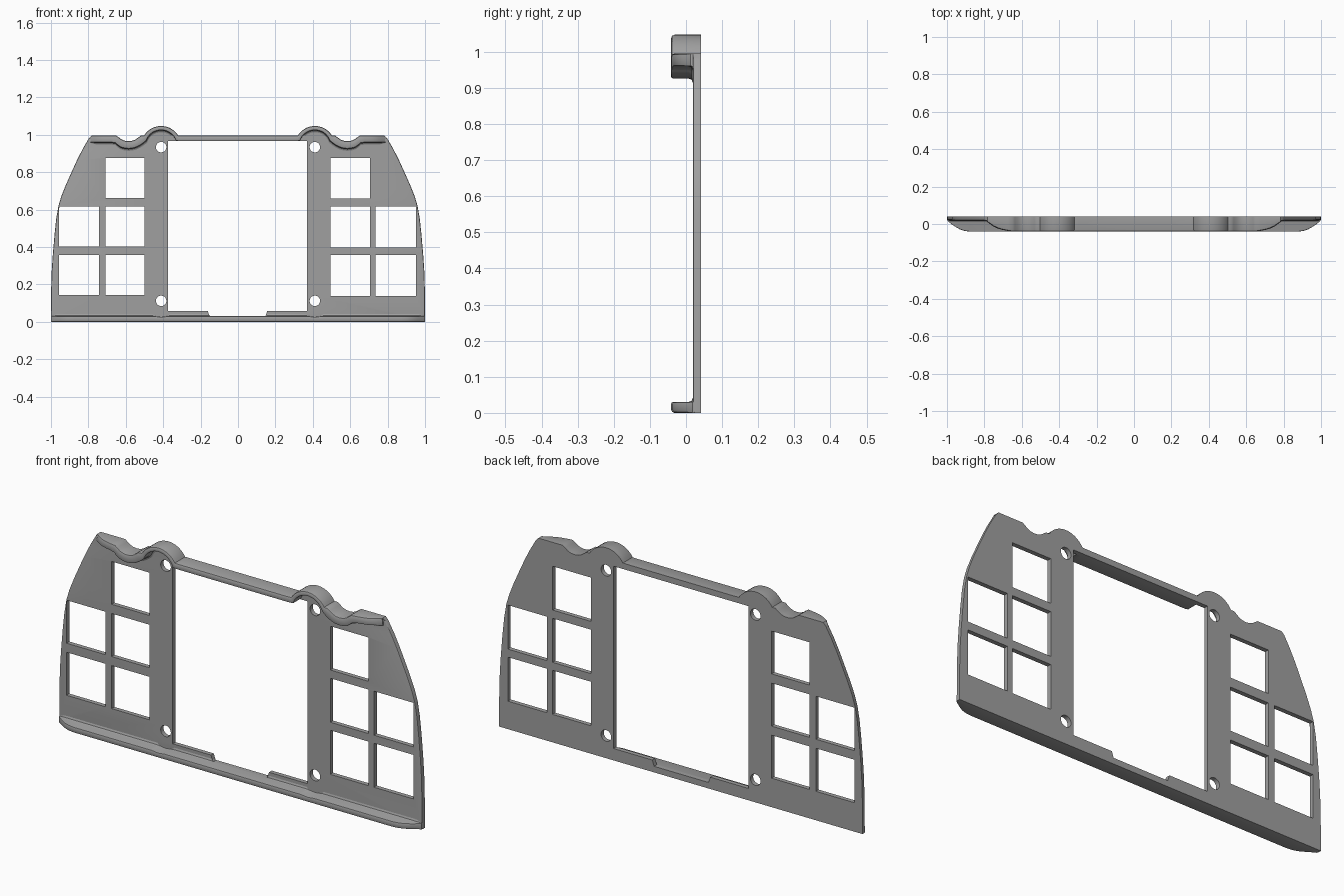
import bpy, bmesh, math
from mathutils import Vector

if "Cube" in bpy.data.objects:
    bpy.data.objects.remove(bpy.data.objects["Cube"])

grey = bpy.data.materials.new("panel grey")
grey.diffuse_color = (0.35, 0.35, 0.35, 1)
grey.use_nodes = True
grey.node_tree.nodes["Principled BSDF"].inputs["Base Color"].default_value = grey.diffuse_color

BACK, PLATE_FRONT, FRONT = 0.041, 0.019, -0.041
SCREW_X, SCREW_Z = 0.411, (0.112, 0.934)


def finish(name, bm):
    bmesh.ops.recalc_face_normals(bm, faces=bm.faces)
    mesh = bpy.data.meshes.new(name)
    bm.to_mesh(mesh)
    bm.free()
    mesh.materials.append(grey)
    ob = bpy.data.objects.new(name, mesh)
    bpy.context.collection.objects.link(ob)
    bpy.ops.object.select_all(action='DESELECT')
    ob.select_set(True)
    bpy.context.view_layer.objects.active = ob
    bpy.ops.object.shade_smooth_by_angle(angle=math.radians(35))
    return ob


def ring(cx, cz, r, a0, a1, n):
    return [(cx + r * math.cos(math.radians(a0 + (a1 - a0) * i / n)),
             cz + r * math.sin(math.radians(a0 + (a1 - a0) * i / n))) for i in range(n + 1)]


def mirrored(half):
    """Stations (outer, inner, front y, fillet) of the right half, continued to the left."""
    left = [((-o[0], o[1]), (-i[0], i[1]), y, f) for o, i, y, f in reversed(half)]
    return left + half


def loft_rim(name, stations):
    """Rounded lip swept along pairs of outer and inner edge points."""
    bm = bmesh.new()
    loops = []
    for o, i, yf, fil in stations:
        o, i = Vector((o[0], 0, o[1])), Vector((i[0], 0, i[1]))
        d = (i - o).normalized()
        w = (i - o).length
        r = max(min(0.009, (PLATE_FRONT - yf) * 0.4), 0.0005)
        q = min(fil, (PLATE_FRONT - yf) * 0.5)
        prof = [(0, 0.03), (0, yf + r), (0.3 * r, yf + 0.3 * r), (r, yf),
                (w - 0.5 * r, yf), (w - 0.15 * r, yf + 0.15 * r), (w, yf + 0.5 * r),
                (w, PLATE_FRONT - q), (w + 0.3 * q, PLATE_FRONT - 0.3 * q),
                (w + q, PLATE_FRONT), (w + q, 0.03)]
        loops.append([bm.verts.new(o + d * t + Vector((0, y, 0))) for t, y in prof])
    n = len(loops[0])
    for a, b in zip(loops, loops[1:]):
        for k in range(n):
            bm.faces.new((a[k], a[(k + 1) % n], b[(k + 1) % n], b[k]))
    bm.faces.new(loops[0])
    bm.faces.new(loops[-1])
    return finish(name, bm)


# Top lip: straight bar, arch over the screw, dip, tapering shoulder
top = [((0.0, 0.995), (0.0, 0.966), FRONT, 0), ((0.30, 0.995), (0.31, 0.966), FRONT, 0),
       ((0.314, 0.996), (0.324, 0.967), FRONT, 0)]
outer_arc = ring(SCREW_X, 0.940, 0.107, 149, 31, 18)
inner_arc = ring(SCREW_X, 0.940, 0.085, 160, 20, 18)
top += [(o, i, FRONT, 0.012 if k > 3 else 0.003)
        for k, (o, i) in enumerate(zip(outer_arc, inner_arc))]
top += [((x, z), (x2, z2), FRONT, 0.012) for x, z, x2, z2 in [
    (0.520, 0.995, 0.505, 0.957), (0.533, 0.986, 0.522, 0.945), (0.548, 0.975, 0.543, 0.934),
    (0.566, 0.968, 0.564, 0.928), (0.585, 0.966, 0.585, 0.926), (0.604, 0.968, 0.606, 0.928),
    (0.622, 0.975, 0.627, 0.934), (0.637, 0.986, 0.645, 0.947)]]
top += [((x, 0.995), (x + 0.004, z), y, 0.012) for x, z, y in [
    (0.650, 0.956, -0.040), (0.675, 0.960, -0.036), (0.700, 0.960, -0.031),
    (0.725, 0.960, -0.024), (0.750, 0.960, -0.012), (0.770, 0.960, 0.003),
    (0.784, 0.960, 0.013)]]
top_full = mirrored(top[1:])
loft_rim("top_lip", top_full)

# Bottom lip, with swept-back ends and relief below the screws
bottom = []
for x, zi, y, f in [(0.147, 0.03, FRONT, 0), (0.16, 0.03, FRONT, 0.012),
                    (0.365, 0.03, FRONT, 0.012), (0.375, 0.03, FRONT, 0.002),
                    (0.411, 0.026, FRONT, 0.001), (0.447, 0.03, FRONT, 0.002),
                    (0.457, 0.03, FRONT, 0.012), (0.875, 0.03, FRONT, 0.012),
                    (0.905, 0.03, -0.037, 0.012), (0.93, 0.03, -0.029, 0.012),
                    (0.955, 0.03, -0.015, 0.012), (0.975, 0.03, -0.001, 0.012),
                    (0.99, 0.03, 0.011, 0.012), (0.998, 0.03, 0.018, 0.012)]:
    bottom.append(((x, 0.0), (x, zi), y, f))
loft_rim("bottom_lip", mirrored(bottom))

# Face plate: outline with openings, filled and given thickness
side = [(0.798, 0.980), (0.830, 0.925), (0.860, 0.866), (0.890, 0.800), (0.920, 0.733),
        (0.945, 0.670), (0.960, 0.620), (0.972, 0.550), (0.981, 0.465), (0.990, 0.360),
        (0.996, 0.270), (0.999, 0.170), (1.0, 0.0)]
outline = [s[0] for s in top_full] + side + [(-x, z) for x, z in reversed(side)]
loops = [outline]

# Screen opening with two lower tabs
loops.append([(-0.373, 0.966), (0.370, 0.966), (0.370, 0.059), (0.157, 0.059), (0.147, 0.03),
              (-0.152, 0.03), (-0.162, 0.059), (-0.373, 0.059)])
# Square key windows: three in the inner column, two in the outer
for xs, dz in ((((0.495, 0.706), (0.735, 0.952)), 0.0),
               (((-0.709, -0.500), (-0.957, -0.743)), 0.005)):
    for col, (x0, x1) in enumerate(xs):
        for z0, z1 in ((0.139, 0.358), (0.398, 0.617), (0.658, 0.876))[:3 - col]:
            loops.append([(x0, z0 + dz), (x1, z0 + dz), (x1, z1), (x0, z1)])
# Screw holes
for sx in (-1, 1):
    for z in SCREW_Z:
        loops.append(ring(sx * SCREW_X, z, 0.028, 0, 360, 28)[:-1])

curve = bpy.data.curves.new("plate_profile", 'CURVE')
curve.dimensions, curve.fill_mode = '2D', 'BOTH'
curve.extrude = (BACK - PLATE_FRONT) / 2
for pts in loops:
    sp = curve.splines.new('POLY')
    sp.points.add(len(pts) - 1)
    for p, (x, z) in zip(sp.points, pts):
        p.co = (x, z, 0, 1)
    sp.use_cyclic_u = True
helper = bpy.data.objects.new("plate_profile", curve)
bpy.context.collection.objects.link(helper)
bpy.context.view_layer.update()
flat = bpy.data.meshes.new_from_object(helper.evaluated_get(bpy.context.evaluated_depsgraph_get()))
bpy.data.objects.remove(helper)

bm = bmesh.new()
bm.from_mesh(flat)
bpy.data.meshes.remove(flat)
for v in bm.verts:
    x, z, t = v.co
    v.co = (x, (BACK + PLATE_FRONT) / 2 - t, z)
bmesh.ops.remove_doubles(bm, verts=bm.verts, dist=0.0002)
bmesh.ops.recalc_face_normals(bm, faces=bm.faces)
# Soften the front edge along the curved sides
soft = []
for e in bm.edges:
    m = (e.verts[0].co + e.verts[1].co) / 2
    walls = [f for f in e.link_faces if abs(f.normal.y) < 0.1]
    if (len(e.link_faces) == 2 and len(walls) == 1 and abs(m.x) > 0.78 and 0.05 < m.z < 0.985
            and m.y < 0.02 and walls[0].normal.x * m.x > 0.3 * abs(m.x)):
        soft.append(e)
bmesh.ops.bevel(bm, geom=soft, offset=0.006, segments=2, profile=0.5, affect='EDGES')
finish("face_plate", bm)
